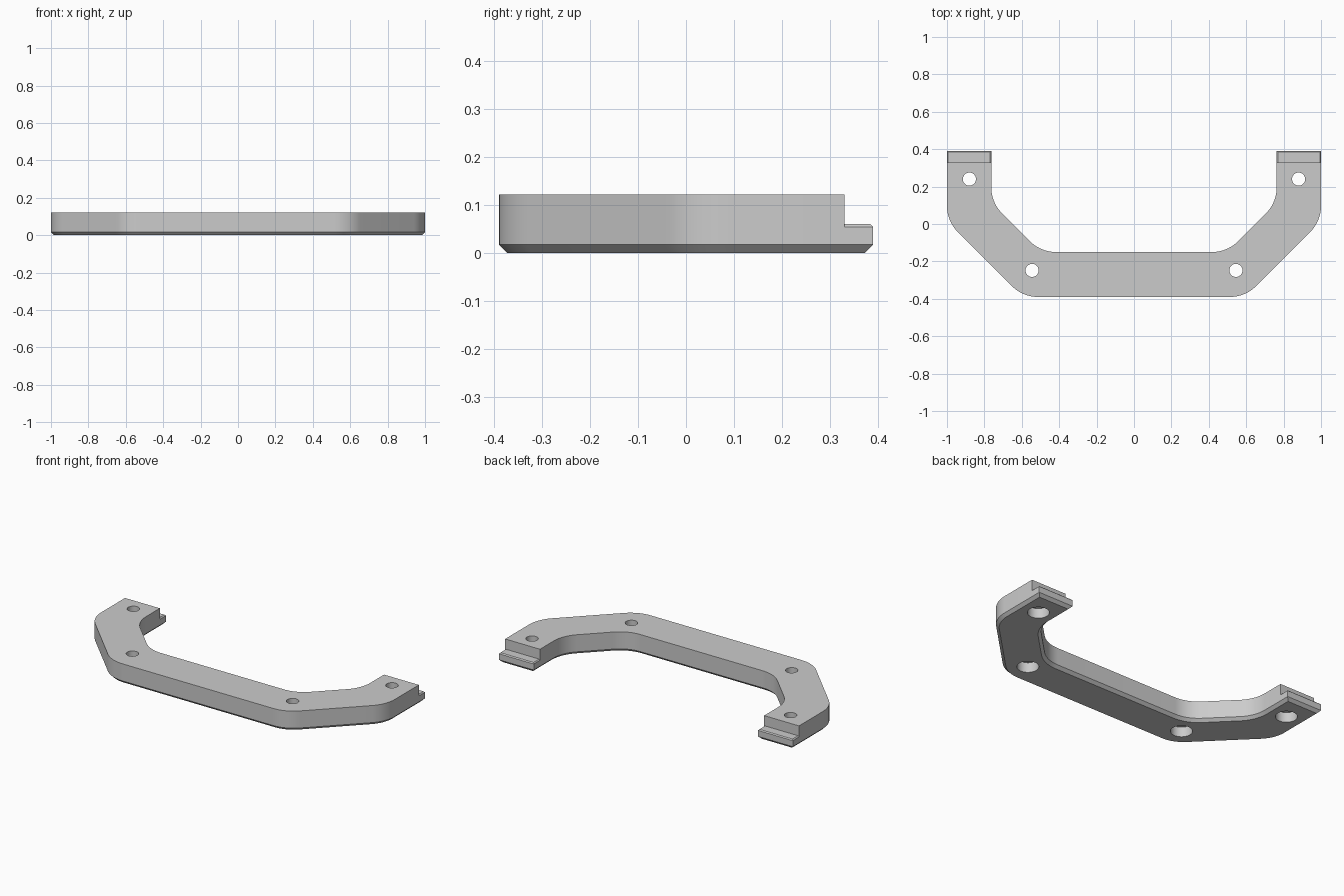
import bpy, bmesh
from mathutils import Vector

cube = bpy.data.objects.get("Cube")
if cube:
    bpy.data.objects.remove(cube, do_unlink=True)

HEIGHT, END_Y, TIP_Y, CHAMFER = 0.122, 0.33, 0.39, 0.017
OUT_X, IN_X = 1.0, 0.763

grey = bpy.data.materials.new("plain grey")
grey.use_nodes = True
colour = (0.6, 0.6, 0.6, 1)
grey.diffuse_color = colour
grey.node_tree.nodes["Principled BSDF"].inputs["Base Color"].default_value = colour


def fillet(prev, corner, nxt, radius=0.2, steps=12):
    """Points of an arc that rounds a 45 degree corner."""
    reach = radius * 0.4142
    a = corner + (prev - corner).normalized() * reach
    b = corner + (nxt - corner).normalized() * reach
    to_mid = ((a + b) / 2 - corner).normalized()
    centre = corner + to_mid * (radius ** 2 + reach ** 2) ** 0.5
    return [centre + (a - centre).lerp(b - centre, i / steps).normalized() * radius
            for i in range(steps + 1)]


def prism(name, points, z0, z1, bevels):
    """Extrude an outline; bevels are (height, width) for edges off the joint plane."""
    bm = bmesh.new()
    base = bm.faces.new([bm.verts.new((p[0], p[1], z0)) for p in points])
    bottom = bmesh.ops.extrude_face_region(bm, geom=[base], use_keep_orig=True)["geom"]
    bmesh.ops.translate(bm, vec=(0, 0, z1 - z0),
                        verts=[v for v in bottom if isinstance(v, bmesh.types.BMVert)])
    bmesh.ops.recalc_face_normals(bm, faces=bm.faces)
    for z, width in bevels:
        edges = [e for e in bm.edges if all(abs(v.co.z - z) < 1e-5 for v in e.verts)
                 and not all(abs(v.co.y - END_Y) < 1e-5 for v in e.verts)]
        bmesh.ops.bevel(bm, geom=edges, offset=width, segments=1, affect='EDGES')
    mesh = bpy.data.meshes.new(name)
    bm.to_mesh(mesh)
    bm.free()
    obj = bpy.data.objects.new(name, mesh)
    bpy.context.collection.objects.link(obj)
    mesh.materials.append(grey)
    return obj


def combine(target, tool, operation):
    """Apply a boolean and discard the tool object."""
    mod = target.modifiers.new(operation.lower(), 'BOOLEAN')
    mod.object, mod.operation, mod.solver = tool, operation, 'EXACT'
    bpy.context.view_layer.objects.active = target
    bpy.ops.object.modifier_apply(modifier=mod.name)
    bpy.data.objects.remove(tool, do_unlink=True)


def drill(target, x, y, radius, z0, z1):
    bpy.ops.mesh.primitive_cylinder_add(vertices=40, radius=radius, depth=z1 - z0,
                                        location=(x, y, (z0 + z1) / 2))
    tool = bpy.context.object
    tool.name = "hole_cutter"
    tool.hide_render = True
    tool.data.materials.append(grey)
    combine(target, tool, 'DIFFERENCE')


# Handle outline: outer path left to right, inner path back again
outer = [(-OUT_X, END_Y), (-OUT_X, 0.015), (-0.595, -TIP_Y)]
inner = [(-IN_X, END_Y), (-IN_X, 0.114), (-0.499, -0.15)]


def rounded_path(half):
    pts = [Vector(p) for p in half + [(-x, y) for x, y in reversed(half)]]
    path = [pts[0]]
    for a, b, c in zip(pts, pts[1:], pts[2:]):
        path += fillet(a, b, c)
    return path + [pts[-1]]


outline = rounded_path(outer) + rounded_path(inner)[::-1]
handle = prism("handle_bracket", outline, 0, HEIGHT, [(0, CHAMFER)])

# Low tongues on both arm ends, then stepped screw holes
for side in (-1, 1):
    a, b = side * IN_X, side * OUT_X
    tongue = prism("end_tongue", [(a, END_Y), (b, END_Y), (b, TIP_Y), (a, TIP_Y)],
                   0, 0.06, [(0, CHAMFER), (0.06, 0.006)])
    combine(handle, tongue, 'UNION')
    for x, y in ((0.88, 0.24), (0.545, -0.248)):
        drill(handle, side * x, y, 0.035, -0.1, 0.3)
        drill(handle, side * x, y, 0.06, -0.1, 0.06)

# Smooth the rounded corners and bores, keep the edges crisp
bpy.ops.object.select_all(action='DESELECT')
handle.select_set(True)
bpy.context.view_layer.objects.active = handle
bpy.ops.object.shade_smooth_by_angle(angle=0.5)
